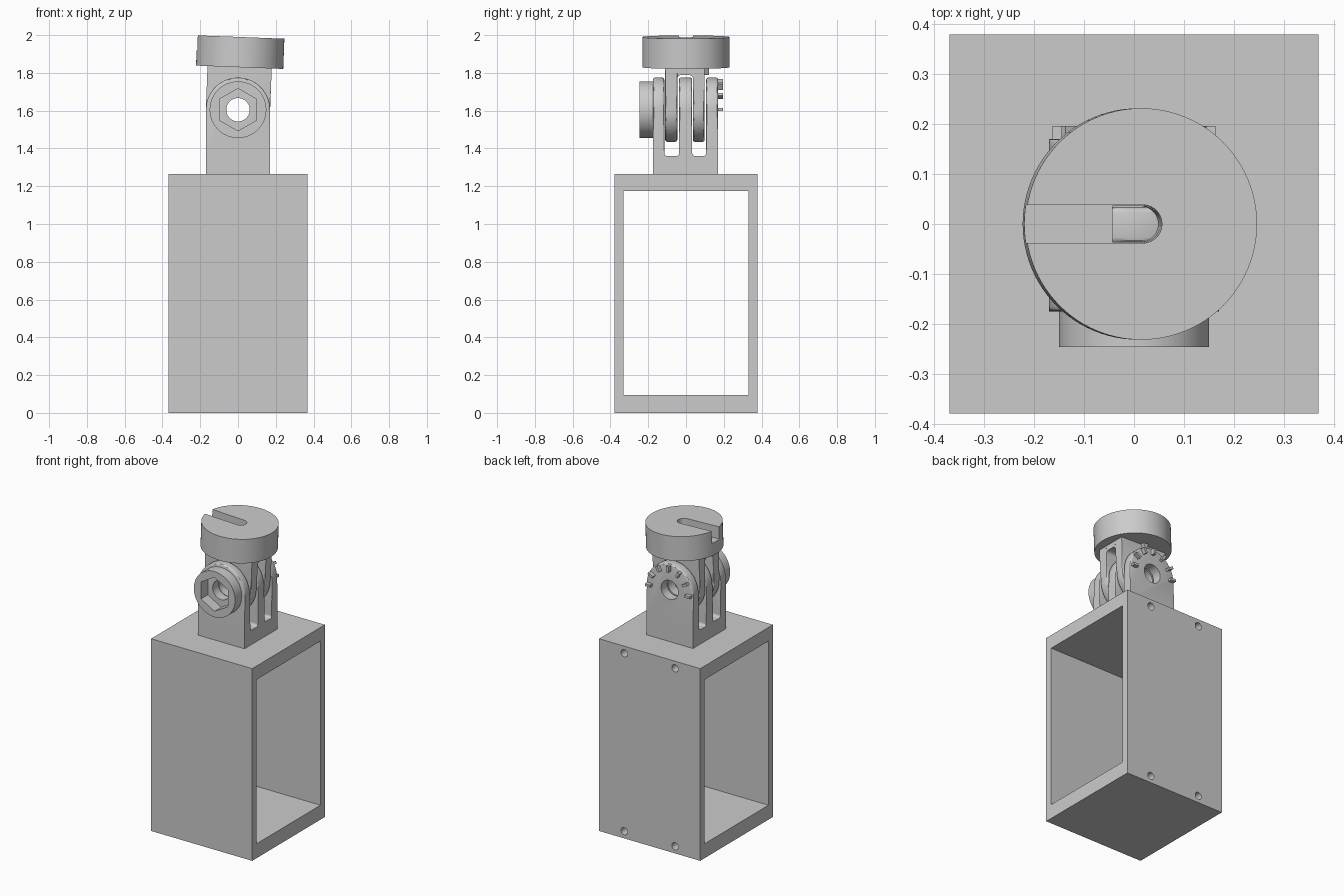
import bpy, bmesh
from math import sin, cos, pi, radians
from mathutils import Matrix, Vector

if "Cube" in bpy.data.objects:
    bpy.data.objects.remove(bpy.data.objects["Cube"])

PIVOT_Z, R = 1.605, 0.17          # hinge height and knuckle radius


def extrude(name, pts, axis, lo, hi, round_above=None, flip=1):
    """Extrude a 2D outline along an axis; optionally round the rim of the arc."""
    def place(p, t):
        return {'x': (t, p[0], p[1]), 'y': (p[0], t, p[1]), 'z': (p[0], p[1], t)}[axis]
    bm = bmesh.new()
    a = [bm.verts.new(place(p, lo)) for p in pts]
    b = [bm.verts.new(place(p, hi)) for p in pts]
    n = len(pts)
    bm.faces.new(a)
    bm.faces.new(b[::-1])
    for i in range(n):
        bm.faces.new((a[i], b[i], b[(i + 1) % n], a[(i + 1) % n]))
    bmesh.ops.recalc_face_normals(bm, faces=bm.faces)
    if round_above is not None:
        rim = [e for e in bm.edges
               if abs(e.verts[0].co.y - e.verts[1].co.y) < 1e-6
               and all(flip * (v.co.z - round_above) > -1e-5 for v in e.verts)]
        bmesh.ops.bevel(bm, geom=rim, offset=0.01, segments=3, profile=0.5, affect='EDGES')
    me = bpy.data.meshes.new(name)
    bm.to_mesh(me)
    bm.free()
    ob = bpy.data.objects.new(name, me)
    bpy.context.collection.objects.link(ob)
    return ob


def arc(cx, cy, r, a0, a1, n):
    return [(cx + r * cos(a0 + (a1 - a0) * i / n), cy + r * sin(a0 + (a1 - a0) * i / n))
            for i in range(n + 1)]


def circle(cx, cy, r, n, start=0.0):
    return arc(cx, cy, r, start, start + 2 * pi, n)[:-1]


def rect(x0, x1, y0, y1):
    return [(x0, y0), (x1, y0), (x1, y1), (x0, y1)]


def cut(ob, cutter):
    """Subtract the cutter from the object, then discard the cutter."""
    mod = ob.modifiers.new('cut', 'BOOLEAN')
    mod.operation, mod.solver, mod.object = 'DIFFERENCE', 'EXACT', cutter
    bpy.context.view_layer.objects.active = ob
    bpy.ops.object.modifier_apply(modifier=mod.name)
    bpy.data.objects.remove(cutter)


def knuckle(name, y0, y1, z_end):
    """Hinge prong: half-round end at the pivot, straight sides to z_end, bored."""
    s = 1 if z_end < PIVOT_Z else -1
    pts = arc(0, PIVOT_Z, R, 0, s * pi, 40) + [(-R, z_end), (R, z_end)]
    ob = extrude(name, pts, 'y', y0, y1, PIVOT_Z, s)
    cut(ob, extrude('bore', circle(0, PIVOT_Z, 0.062, 40), 'y', -0.4, 0.4))
    return ob


# Rectangular housing, open along x
housing = extrude('housing', rect(-0.378, 0.378, 0, 1.265), 'x', -0.368, 0.368)
cut(housing, extrude('opening', rect(-0.332, 0.332, 0.095, 1.175), 'x', -1, 1))

# Screw holes in the back wall
for x in (-0.185, 0.185):
    for z in (0.047, 1.218):
        cut(housing, extrude('screw_hole', circle(x, z, 0.024, 24), 'y', 0.2, 0.5))

# Lower hinge: block with filleted slot bottoms and three prongs
edges = [(-0.175, -0.115), (-0.037, 0.033), (0.107, 0.17)]
f = 0.015
floor = [(-0.175, 1.262), (0.17, 1.262), (0.17, 1.36 + f)]
for hi_y, lo_y in ((0.107, 0.033), (-0.037, -0.115)):
    floor += [(hi_y, 1.36 + f)]
    floor += arc(hi_y - f, 1.36 + f, f, 0, -pi / 2, 4)[1:]
    floor += arc(lo_y + f, 1.36 + f, f, -pi / 2, -pi, 4)
floor += [(-0.175, 1.36 + f)]
extrude('lower_hinge_block', floor, 'x', -R, R)
for i, (y0, y1) in enumerate(edges):
    knuckle(f'lower_prong_{i + 1}', y0, y1, 1.36 + f)

# Nut boss with hexagonal socket
boss = extrude('nut_boss', circle(0, PIVOT_Z, 0.15, 64), 'y', -0.245, -0.175)
cut(boss, extrude('hex', circle(0, PIVOT_Z, 0.112, 6, pi / 2), 'y', -0.3, -0.1))

# Angle tick marks around the back prong
for i in range(7):
    a = i * pi / 6
    d, n = Vector((cos(a), sin(a))), Vector((-sin(a), cos(a))) * 0.008
    c = Vector((0, PIVOT_Z))
    pts = [c + d * 0.125 - n, c + d * 0.163 - n, c + d * 0.163 + n, c + d * 0.125 + n]
    extrude(f'tick_{i + 1}', pts, 'y', 0.168, 0.196)

# Upper hinge: two prongs, bridge and pointer
upper = [knuckle('upper_prong_1', -0.11, -0.046, 1.832),
         knuckle('upper_prong_2', 0.037, 0.098, 1.832)]
g = 0.02
arch = [(0.037, 1.832), (-0.046, 1.832), (-0.046, 1.795 - g)]
arch += arc(-0.046 + g, 1.795 - g, g, pi, pi / 2, 5)[1:]
arch += arc(0.037 - g, 1.795 - g, g, pi / 2, 0, 5)
bridge = extrude('upper_bridge', arch, 'x', -R, R)
pointer = extrude('pointer', [(-0.02, 1.832), (0, 1.79), (0.02, 1.832)], 'y', 0.096, 0.122)

# Round cap with a side slot and a through hole at the slot end
cap = extrude('round_cap', circle(0, 0, 0.231, 96), 'z', 1.83, 1.99)
end = arc(0.003, 0, 0.038, -pi / 2, pi / 2, 20)
cut(cap, extrude('slot', end + [(-0.4, 0.038), (-0.4, -0.038)], 'z', 1.91, 2.2))
hole = end + [(-0.055, 0.038), (-0.055, -0.038)]
for ob in (cap, bridge):
    cut(ob, extrude('hole', [(x, y * 0.95) for x, y in hole], 'z', 1.7, 2.2))

# Tilt the upper assembly slightly about the hinge
p = Vector((0, 0, PIVOT_Z))
tilt = Matrix.Translation(p) @ Matrix.Rotation(radians(2.2), 4, 'Y') @ Matrix.Translation(-p)
for ob in upper + [bridge, pointer, cap]:
    ob.data.transform(tilt)

# Smooth curved faces, keep edges sharp
bpy.ops.object.select_all(action='SELECT')
bpy.context.view_layer.objects.active = housing
bpy.ops.object.shade_smooth_by_angle(angle=radians(30))
